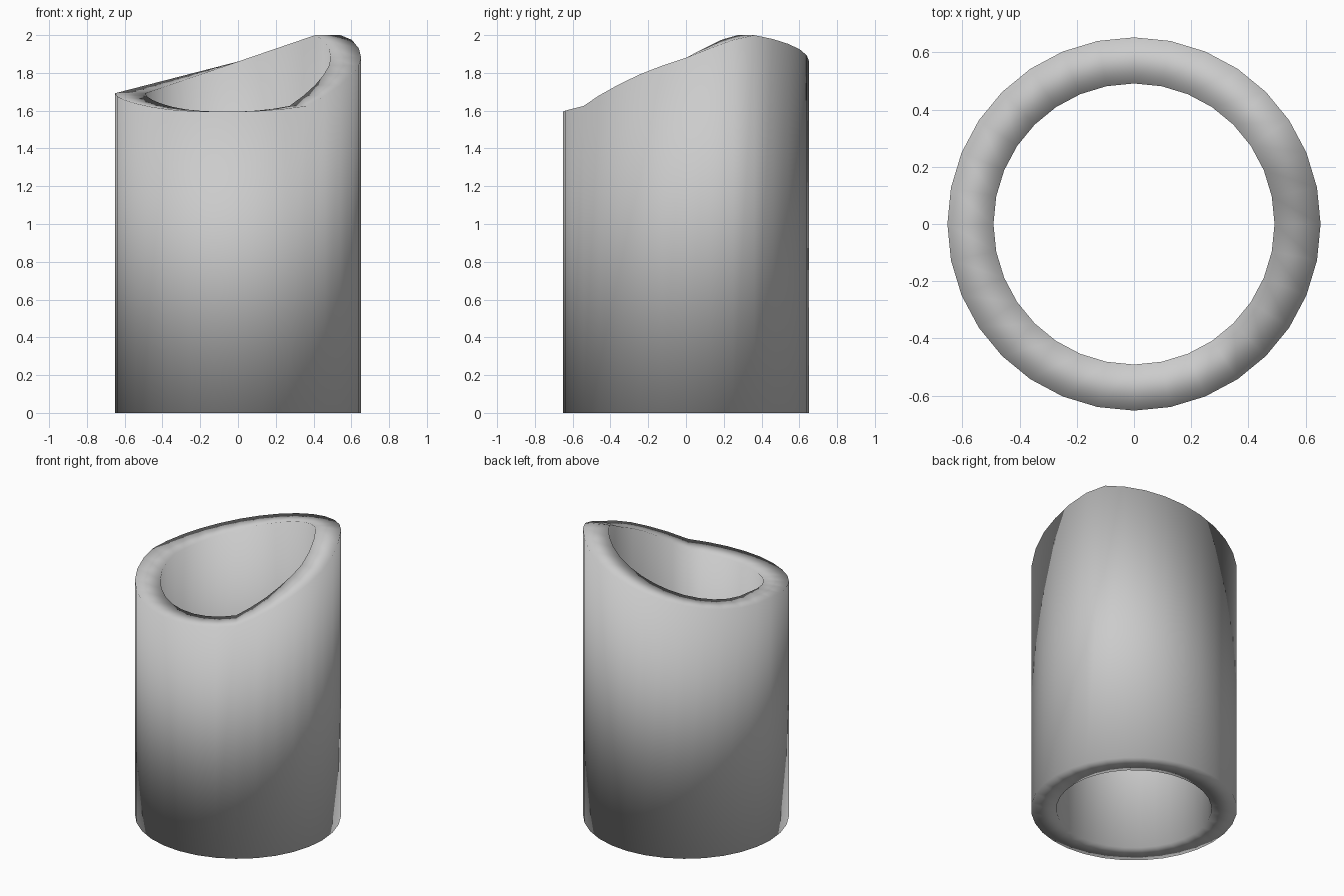
import bpy
import bmesh
from math import cos, sin, tau

cube = bpy.data.objects.get("Cube")
if cube:
    bpy.data.objects.remove(cube, do_unlink=True)

SIDES = 32
OUTER, INNER = 0.652, 0.491

# Rim heights by side: steep right flank, cosine slope round the back, low front lip
right_rise = [1.88, 1.93, 1.975]
back_slope = [1.86 + 0.168 * cos(tau * k / SIDES) for k in range(3, 17)]
front_lip = [1.675, 1.657, 1.638, 1.62, 1.606, 1.598, 1.595, 1.595, 1.6, 1.61, 1.625]
right_climb = [1.68, 1.735, 1.79, 1.838]
heights = right_rise + back_slope + front_lip + right_climb

# Tube wall: each side closes a loop of outer, rim, inner and base edges
bm = bmesh.new()
rings = []
for k, top in enumerate(heights):
    a = tau * k / SIDES
    corners = ((OUTER, 0), (OUTER, top), (INNER, top), (INNER, 0))
    rings.append([bm.verts.new((r * cos(a), r * sin(a), z)) for r, z in corners])
for k in range(SIDES):
    here, there = rings[k], rings[(k + 1) % SIDES]
    for i in range(4):
        j = (i + 1) % 4
        bm.faces.new((here[i], there[i], there[j], here[j]))
bmesh.ops.recalc_face_normals(bm, faces=bm.faces)
for face in bm.faces:
    face.smooth = True

mesh = bpy.data.meshes.new("slanted_tube")
bm.to_mesh(mesh)
bm.free()
tube = bpy.data.objects.new("slanted_tube", mesh)
bpy.context.collection.objects.link(tube)

# Plain light grey
grey = bpy.data.materials.new("light_grey")
grey.use_nodes = True
color = (0.6, 0.6, 0.6, 1)
grey.diffuse_color = color
grey.node_tree.nodes["Principled BSDF"].inputs["Base Color"].default_value = color
mesh.materials.append(grey)
